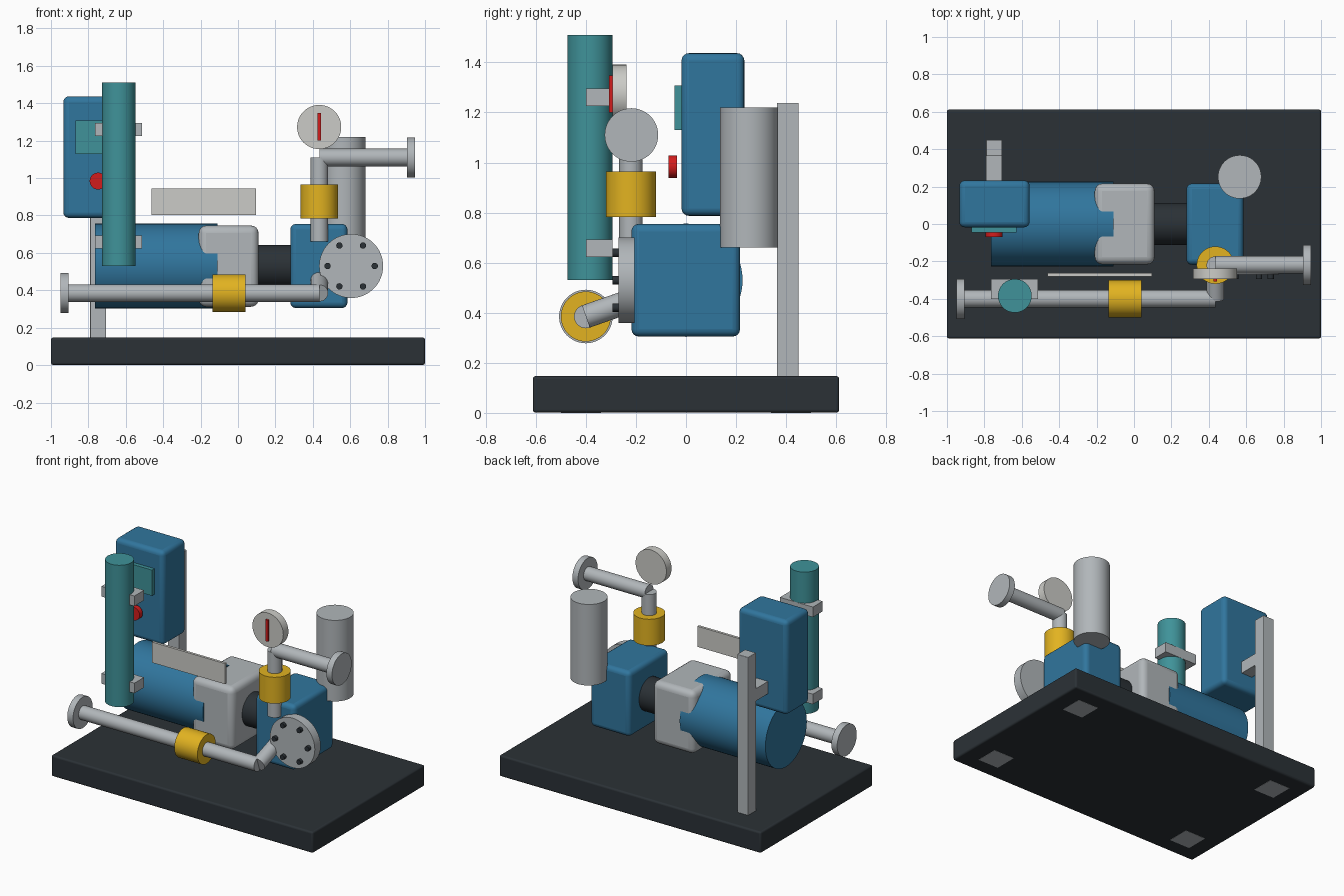
import bpy, math
from mathutils import Vector

if "Cube" in bpy.data.objects:
    bpy.data.objects.remove(bpy.data.objects["Cube"])


def material(name, rgb):
    m = bpy.data.materials.new(name)
    m.diffuse_color = (*rgb, 1)
    m.use_nodes = True
    m.node_tree.nodes["Principled BSDF"].inputs["Base Color"].default_value = m.diffuse_color
    return m


BLUE = material("blue_paint", (0.03, 0.18, 0.34))
DARK = material("dark_steel", (0.024, 0.031, 0.037))
GREY = material("light_steel", (0.44, 0.47, 0.49))
YELLOW = material("valve_yellow", (0.76, 0.45, 0.015))
RED = material("signal_red", (0.65, 0.012, 0.012))
TEAL = material("teal", (0.05, 0.29, 0.32))
PALE = material("pale_face", (0.6, 0.6, 0.57))


def finish(obj, name, mat):
    obj.name = name
    obj.data.materials.append(mat)
    bpy.ops.object.shade_smooth_by_angle(angle=math.radians(35))
    return obj


def box(name, x, y, z, mat, bevel=0.0):
    """Box given by its (min, max) range on each axis."""
    loc = [(r[0] + r[1]) / 2 for r in (x, y, z)]
    bpy.ops.mesh.primitive_cube_add(size=1, location=loc)
    obj = bpy.context.object
    obj.scale = [r[1] - r[0] for r in (x, y, z)]
    bpy.ops.object.transform_apply(location=False, rotation=False, scale=True)
    finish(obj, name, mat)
    if bevel:
        b = obj.modifiers.new("rounded_edges", 'BEVEL')
        b.width = bevel
        b.segments = 4
    return obj


def rod(name, a, b, radius, mat, sides=48):
    """Cylinder running from point a to point b."""
    a, b = Vector(a), Vector(b)
    d = b - a
    bpy.ops.mesh.primitive_cylinder_add(
        vertices=sides, radius=radius, depth=d.length, location=(a + b) / 2,
        rotation=d.to_track_quat('Z', 'Y').to_euler())
    return finish(bpy.context.object, name, mat)


# Base slab with four corner pads let into the underside
box("base_slab", (-1, 1), (-0.612, 0.612), (0.001, 0.147), DARK, 0.012)
for sx in (-1, 1):
    for sy in (-1, 1):
        x, y = 0.8 * sx, 0.42 * sy
        box("foot_pad", (x - 0.08, x + 0.08), (y - 0.08, y + 0.08), (0, 0.04), GREY)

# Drive train: motor, gearbox, coupling, pump head
rod("motor", (-0.765, 0, 0.53), (-0.11, 0, 0.53), 0.226, BLUE, 64)
box("gearbox", (-0.21, 0.11), (-0.216, 0.216), (0.312, 0.746), GREY, 0.04)
rod("coupling", (0.1, 0, 0.53), (0.29, 0, 0.53), 0.113, DARK)
box("pump_head", (0.28, 0.585), (-0.218, 0.216), (0.305, 0.755), BLUE, 0.03)

# Bolted pump cover
rod("pump_cover", (0.605, -0.206, 0.53), (0.605, -0.27, 0.53), 0.171, GREY, 64)
for i in range(6):
    a = i * math.pi / 3
    x, z = 0.605 + 0.126 * math.cos(a), 0.53 + 0.126 * math.sin(a)
    rod("cover_bolt", (x, -0.26, z), (x, -0.293, z), 0.017, DARK, 16)

# Suction line
rod("suction_pipe", (-0.93, -0.4, 0.385), (0.435, -0.4, 0.385), 0.047, GREY)
rod("suction_elbow", (0.435, -0.4, 0.385), (0.435, -0.21, 0.452), 0.047, GREY)
rod("suction_flange", (-0.95, -0.4, 0.385), (-0.906, -0.4, 0.385), 0.107, GREY)
rod("suction_valve", (-0.137, -0.4, 0.385), (0.04, -0.4, 0.385), 0.1, YELLOW)

# Discharge line
rod("discharge_riser", (0.435, -0.22, 0.66), (0.435, -0.22, 1.11), 0.047, GREY)
rod("discharge_pipe", (0.435, -0.218, 1.11), (0.93, -0.218, 1.11), 0.047, GREY)
rod("discharge_flange", (0.903, -0.218, 1.11), (0.946, -0.218, 1.11), 0.107, GREY)
rod("discharge_valve", (0.435, -0.22, 0.783), (0.435, -0.22, 0.965), 0.1, YELLOW)

# Pressure gauge
rod("gauge", (0.434, -0.238, 1.273), (0.434, -0.294, 1.273), 0.118, PALE)
box("gauge_needle", (0.424, 0.444), (-0.308, -0.292), (1.2, 1.347), RED)

# Pulsation damper
rod("damper_tank", (0.565, 0.252, 0.66), (0.565, 0.252, 1.22), 0.116, GREY)

# Control cabinet on its post
box("cabinet_post", (-0.79, -0.705), (0.363, 0.45), (0.14, 1.238), GREY, 0.004)
box("cabinet_arm", (-0.79, -0.705), (0.22, 0.37), (0.905, 0.99), GREY)
box("control_cabinet", (-0.934, -0.558), (-0.018, 0.233), (0.787, 1.437), BLUE, 0.03)
box("cabinet_screen", (-0.87, -0.627), (-0.045, -0.015), (1.13, 1.308), TEAL)
rod("stop_button", (-0.748, -0.036, 0.984), (-0.748, -0.07, 0.984), 0.045, RED)

# Calibration column and its clamps
rod("calibration_column", (-0.637, -0.384, 0.53), (-0.637, -0.384, 1.51), 0.09, TEAL)
for z in (0.658, 1.26):
    box("column_clamp", (-0.764, -0.512), (-0.4, -0.294), (z - 0.035, z + 0.035), GREY)

# Blank name plate
box("name_plate", (-0.463, 0.097), (-0.28, -0.262), (0.803, 0.945), PALE)
